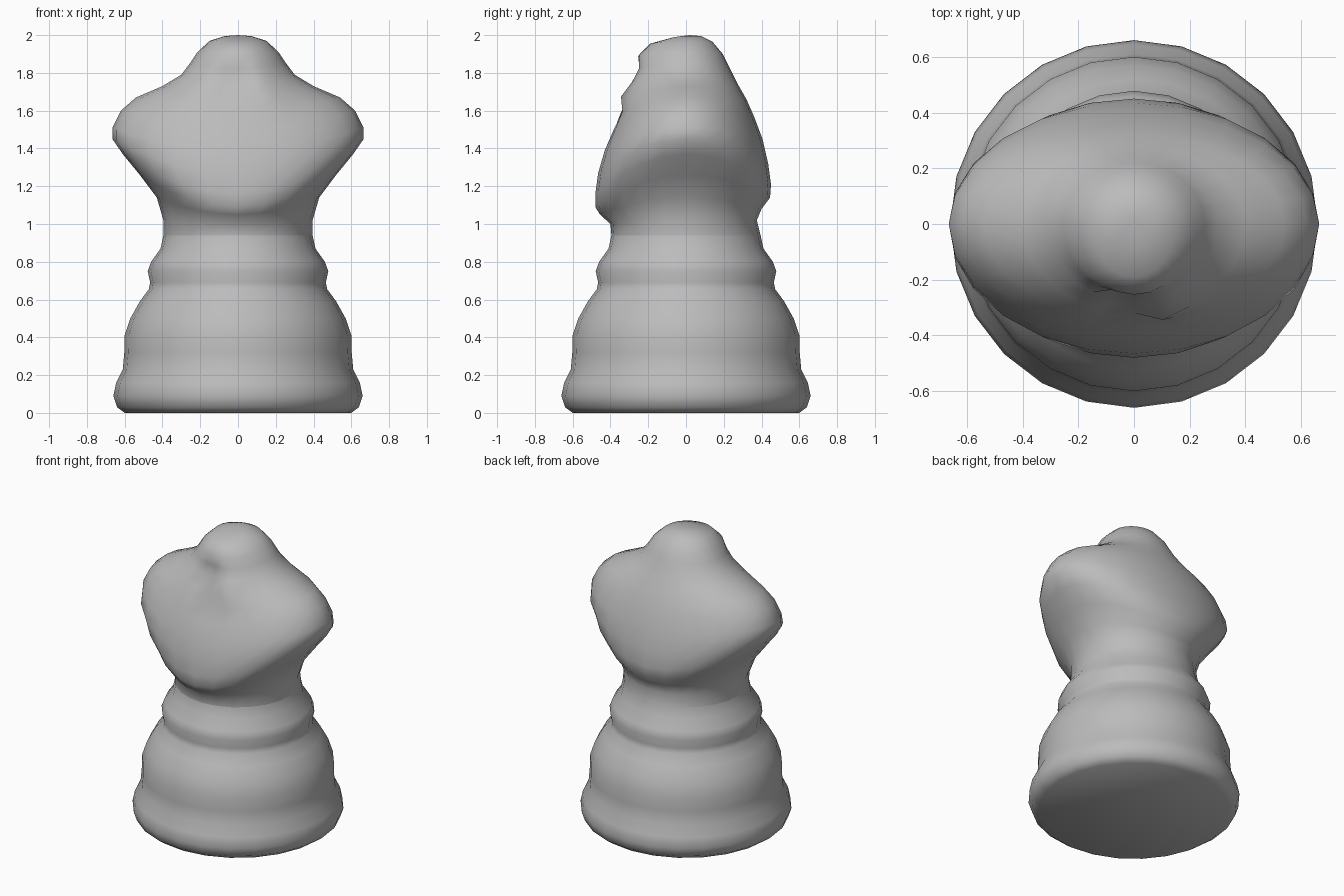
import bpy, bmesh
from math import sin, cos, pi, exp, copysign

cube = bpy.data.objects.get("Cube")
if cube:
    bpy.data.objects.remove(cube)

SIDES = 24

clay = bpy.data.materials.new("grey clay")
clay.use_nodes = True
GREY = (0.5, 0.5, 0.5, 1)
clay.diffuse_color = GREY
clay.node_tree.nodes["Principled BSDF"].inputs["Base Color"].default_value = GREY


def loft(name, rings, sculpt=None, cap_bottom=False, tip=None):
    """Skin rings of (half width, front y, back y, front z, back z, side z)."""
    bm = bmesh.new()
    rows = []
    for rx, yf, yb, zf, zb, zs in rings:
        row = []
        for i in range(SIDES):
            a = 2 * pi * i / SIDES
            c, s = cos(a), sin(a)
            y = (yb if s > 0 else -yf) * s
            end = zb if s > 0 else zf
            z = zs + (end - zs) * s * s
            co = (rx * c, y, z)
            row.append(bm.verts.new(sculpt(*co) if sculpt else co))
        rows.append(row)
    for low, high in zip(rows, rows[1:]):
        for i in range(SIDES):
            j = (i + 1) % SIDES
            bm.faces.new((low[i], low[j], high[j], high[i]))
    if cap_bottom:
        bm.faces.new(rows[0][::-1])
    if tip:
        top = bm.verts.new(tip)
        for i in range(SIDES):
            bm.faces.new((rows[-1][i], rows[-1][(i + 1) % SIDES], top))
    mesh = bpy.data.meshes.new(name)
    bm.to_mesh(mesh)
    bm.free()
    mesh.materials.append(clay)
    obj = bpy.data.objects.new(name, mesh)
    bpy.context.collection.objects.link(obj)
    bpy.ops.object.select_all(action='DESELECT')
    obj.select_set(True)
    bpy.context.view_layer.objects.active = obj
    bpy.ops.object.shade_smooth_by_angle(angle=1.0)
    return obj


# Turned pedestal with a rounded foot, a bell and a collar
profile = [(0.60, 0), (0.64, 0.03), (0.66, 0.09), (0.645, 0.16), (0.61, 0.23),
           (0.602, 0.32), (0.60, 0.41), (0.57, 0.50), (0.52, 0.59),
           (0.472, 0.655), (0.465, 0.69), (0.478, 0.75), (0.46, 0.80),
           (0.41, 0.87), (0.395, 0.94)]
loft("pedestal", [(r, -r, r, z, z, z) for r, z in profile], cap_bottom=True)


# Face creases: a lump beside a slanting groove on the front of the neck
def face_creases(x, y, z):
    if y < 0:
        def spot(cx, cz, w, h):
            return exp(-((x - cx) / w) ** 2 - ((z - cz) / h) ** 2)
        y -= 0.045 * spot(0.12, 1.68, 0.10, 0.07)
        y += 0.055 * spot(-0.04, 1.73, 0.07, 0.09)
        y += 0.03 * spot(0.04, 1.60, 0.06, 0.07)
        y -= 0.02 * spot(-0.18, 1.62, 0.08, 0.10)
    return x, y, z


# Waist, draped chest with wide shoulders, and a small domed head
bust_rings = [
    (0.395, -0.395, 0.395, 0.94, 0.94, 0.94),
    (0.395, -0.40, 0.375, 1.00, 1.02, 1.02),
    (0.43, -0.455, 0.40, 1.05, 1.08, 1.14),
    (0.52, -0.48, 0.445, 1.09, 1.14, 1.26),
    (0.61, -0.48, 0.45, 1.16, 1.21, 1.37),
    (0.665, -0.465, 0.435, 1.27, 1.32, 1.45),
    (0.665, -0.43, 0.405, 1.39, 1.45, 1.51),
    (0.62, -0.385, 0.36, 1.50, 1.57, 1.60),
    (0.54, -0.34, 0.32, 1.59, 1.66, 1.67),
    (0.40, -0.315, 0.28, 1.67, 1.73, 1.73),
    (0.30, -0.285, 0.245, 1.75, 1.80, 1.79),
    (0.255, -0.26, 0.22, 1.82, 1.85, 1.85),
    (0.215, -0.255, 0.195, 1.89, 1.90, 1.91),
    (0.15, -0.19, 0.14, 1.955, 1.965, 1.97),
    (0.07, -0.08, 0.08, 1.985, 1.995, 1.995),
]
loft("bust", bust_rings, sculpt=face_creases, tip=(0, 0.02, 2.0))
